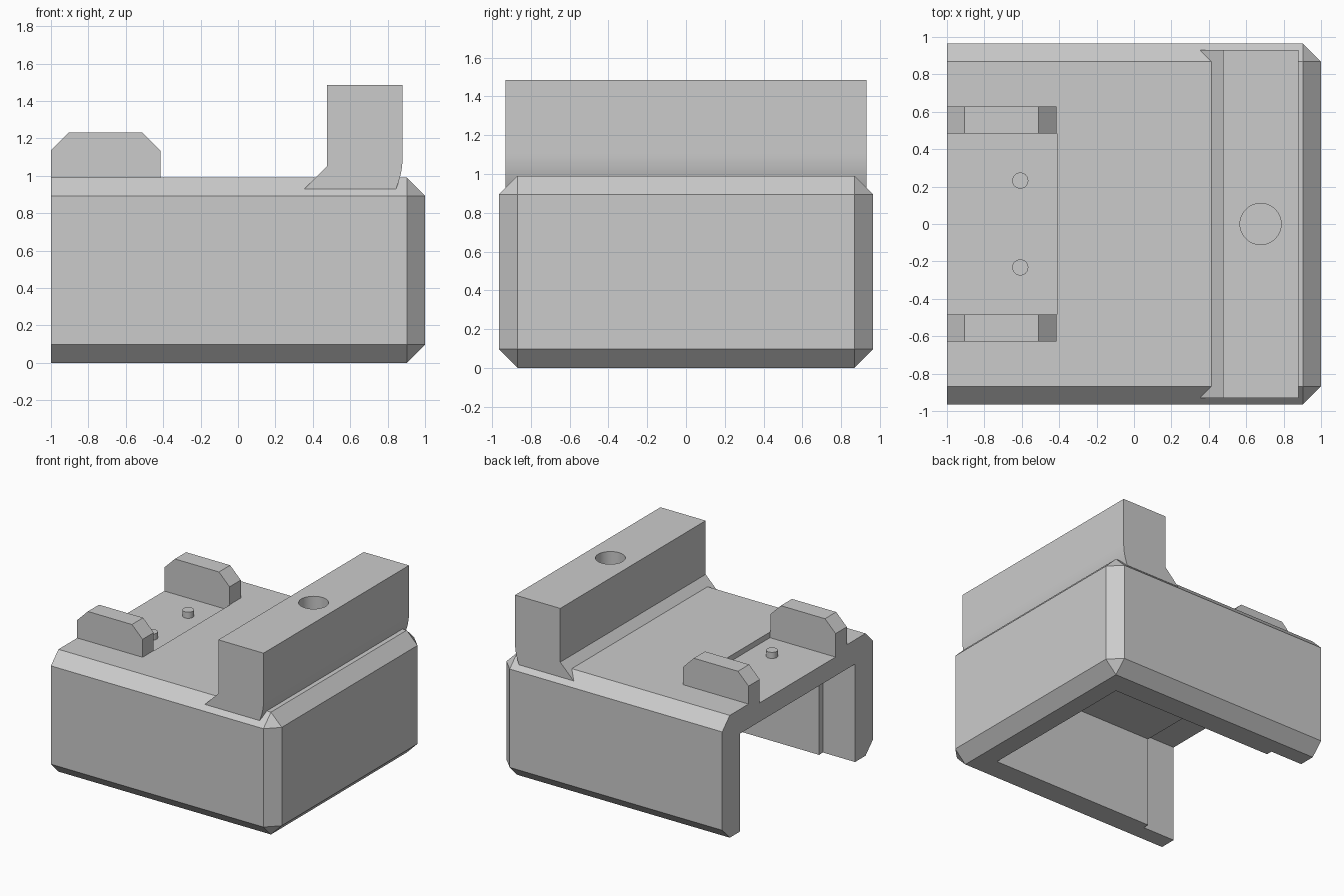
import bpy, bmesh, math

old = bpy.data.objects.get("Cube")
if old:
    bpy.data.objects.remove(old, do_unlink=True)

# Single grey material
grey = bpy.data.materials.new("plain_grey")
grey.use_nodes = True
COLOUR = (0.6, 0.6, 0.6, 1.0)
grey.diffuse_color = COLOUR
for node in grey.node_tree.nodes:
    if node.type == 'BSDF_PRINCIPLED':
        node.inputs["Base Color"].default_value = COLOUR


def finish(name, bm):
    bmesh.ops.recalc_face_normals(bm, faces=bm.faces)
    mesh = bpy.data.meshes.new(name)
    bm.to_mesh(mesh)
    bm.free()
    mesh.materials.append(grey)
    obj = bpy.data.objects.new(name, mesh)
    bpy.context.collection.objects.link(obj)
    return obj


def box_bm(lo, hi):
    bm = bmesh.new()
    bmesh.ops.create_cube(bm, size=1)
    for v in bm.verts:
        v.co = [h if c > 0 else l for c, l, h in zip(v.co, lo, hi)]
    return bm


def box(name, lo, hi):
    return finish(name, box_bm(lo, hi))


def extrude_xz(name, points, y0, y1):
    """Extrude an x-z outline along y."""
    bm = bmesh.new()
    face = bm.faces.new([bm.verts.new((x, y0, z)) for x, z in points])
    out = bmesh.ops.extrude_face_region(bm, geom=[face])
    moved = [g for g in out["geom"] if isinstance(g, bmesh.types.BMVert)]
    bmesh.ops.translate(bm, verts=moved, vec=(0, y1 - y0, 0))
    return finish(name, bm)


def cylinder(name, x, y, z0, z1, radius, sides):
    bm = bmesh.new()
    bmesh.ops.create_cone(bm, cap_ends=True, segments=sides, radius1=radius,
                          radius2=radius, depth=z1 - z0)
    bmesh.ops.translate(bm, verts=bm.verts, vec=(x, y, (z0 + z1) / 2))
    return finish(name, bm)


def activate(obj):
    bpy.ops.object.select_all(action='DESELECT')
    obj.select_set(True)
    bpy.context.view_layer.objects.active = obj


def cut(obj, cutter):
    cutter.hide_render = True
    mod = obj.modifiers.new("cut", 'BOOLEAN')
    mod.operation = 'DIFFERENCE'
    mod.solver = 'EXACT'
    mod.object = cutter
    activate(obj)
    bpy.ops.object.modifier_apply(modifier=mod.name)
    bpy.data.objects.remove(cutter, do_unlink=True)


def smooth(obj):
    activate(obj)
    bpy.ops.object.shade_smooth_by_angle(angle=math.radians(30))


# Housing: chamfered everywhere except around the open end
bm = box_bm((-1, -0.965, 0), (1, 0.965, 0.99))
edges = [e for e in bm.edges if max(v.co.x for v in e.verts) > 0]
bmesh.ops.bevel(bm, geom=edges, offset=0.097, offset_type='OFFSET',
                segments=1, profile=0.5, affect='EDGES')
housing = finish("housing", bm)

# Hollow inside, wider at the mouth, and the shallow recess on top
cut(housing, box("cavity", (-1.2, -0.685, -0.2), (0.75, 0.685, 0.735)))
cut(housing, box("mouth", (-1.2, -0.735, -0.2), (-0.712, 0.735, 0.793)))
cut(housing, box("recess", (-1.2, -0.485, 0.945), (-0.412, 0.485, 1.2)))

# Tall bar with flared foot on one side and a curved heel on the other
STEPS = 8
heel = [(0.88 - 0.035 * (i / STEPS) ** 2, 1.1 - 0.17 * i / STEPS)
        for i in range(STEPS + 1)]
outline = [(0.355, 0.93), (0.475, 1.05), (0.475, 1.485), (0.88, 1.485)] + heel
bar = extrude_xz("upright_bar", outline, -0.93, 0.93)
cut(bar, cylinder("bore", 0.677, 0, 1.0, 1.7, 0.11, 48))
smooth(bar)

# Mirrored guide tabs and locating pegs
tab = [(-1, 0.9), (-1, 1.135), (-0.905, 1.23), (-0.51, 1.23),
       (-0.415, 1.135), (-0.415, 0.9)]
for side, label in ((1, "back"), (-1, "front")):
    extrude_xz(label + "_tab", tab, side * 0.485, side * 0.628)
    smooth(cylinder(label + "_peg", -0.608, side * 0.232, 0.92, 0.995, 0.043, 32))
